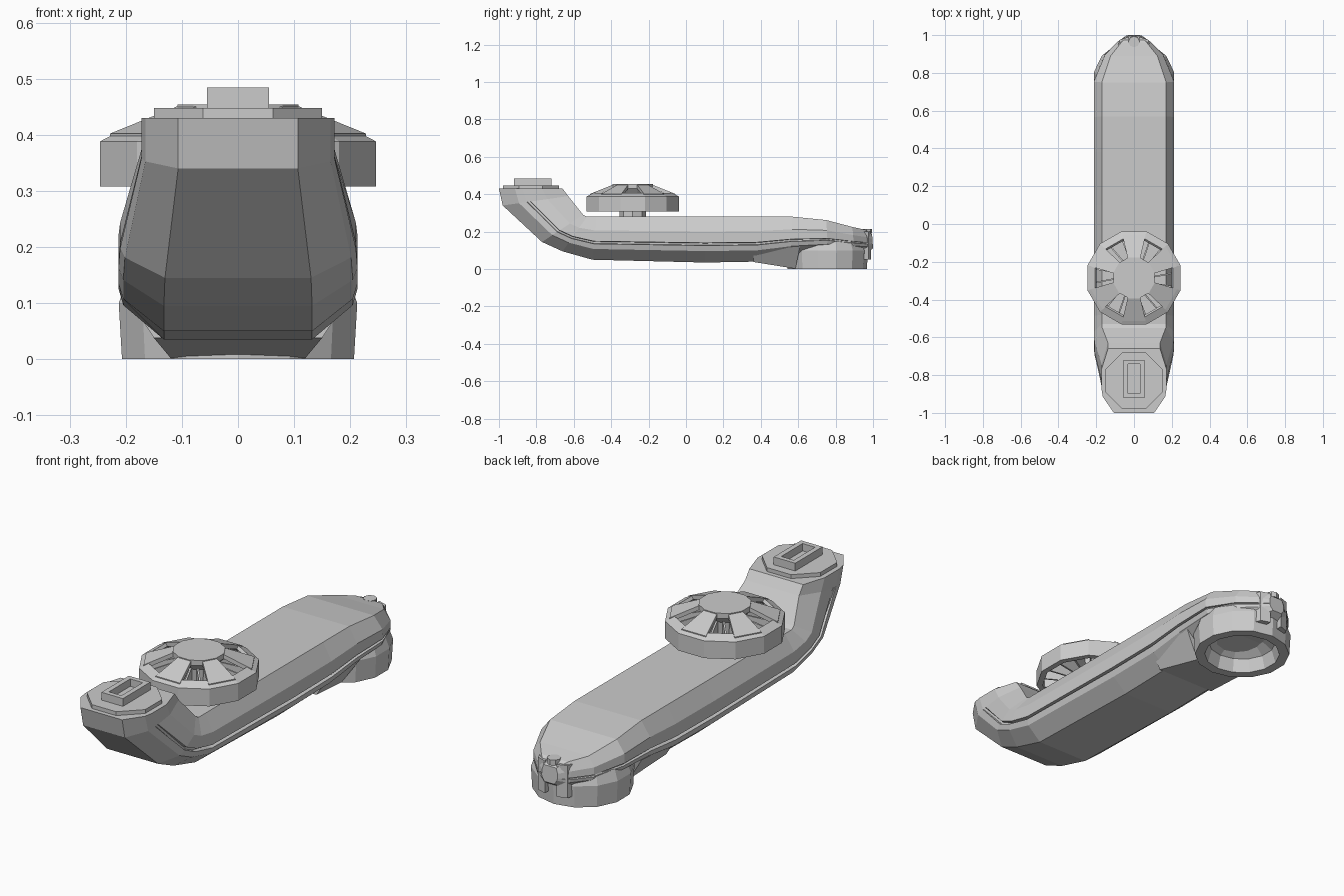
import bpy, bmesh
from math import sin, cos, pi, radians
from mathutils import Vector

if "Cube" in bpy.data.objects:
    bpy.data.objects.remove(bpy.data.objects["Cube"])


def make(name, verts, faces):
    me = bpy.data.meshes.new(name)
    me.from_pydata(verts, [], faces)
    bm = bmesh.new()
    bm.from_mesh(me)
    bmesh.ops.recalc_face_normals(bm, faces=bm.faces)
    bm.to_mesh(me)
    bm.free()
    ob = bpy.data.objects.new(name, me)
    bpy.context.collection.objects.link(ob)
    return ob


def loft(name, rings, caps=True, closed=False):
    n = len(rings[0])
    verts = [v for r in rings for v in r]
    m = len(rings)
    faces = []
    for i in range(m if closed else m - 1):
        j = (i + 1) % m
        for k in range(n):
            l = (k + 1) % n
            faces.append((i * n + k, i * n + l, j * n + l, j * n + k))
    if caps and not closed:
        faces += [tuple(range(n)), tuple(range((m - 1) * n, m * n))]
    return make(name, verts, faces)


def ring(r, z, n, y, turn=0.0, sx=1.0):
    return [(sx * r * cos(2 * pi * k / n + turn), y + r * sin(2 * pi * k / n + turn), z) for k in range(n)]


def lathe(name, profile, n, y, turn=0.0, closed=False, sx=1.0):
    return loft(name, [ring(r, z, n, y, turn, sx) for r, z in profile], not closed, closed)


def prism(name, outline, z0, z1):
    return loft(name, [[(x, y, z0) for x, y in outline], [(x, y, z1) for x, y in outline]])


# Body: stations as bottom (y, z), top (y, z), half width, seam depth
stations = [
    (-1.00, .43, -.66, .43, .172, 0), (-.98, .34, -.63, .39, .172, 0),
    (-.77, .145, -.55, .29, .21, .015), (-.66, .095, -.53, .28, .213, .02),
    (-.50, .05, -.48, .28, .213, .025), (.10, .035, .10, .28, .213, .025),
    (.38, .04, .38, .28, .213, .025), (.56, .07, .57, .28, .213, .015),
    (.76, .09, .75, .262, .213, .01), (.90, .09, .89, .225, .155, .01),
    (.97, .09, .96, .21, .085, .01), (1.0, .11, .995, .185, .04, 0)]
rings = []
for yb, zb, yt, zt, hw, d in stations:
    half = [(.62, 0), (.96, .25), (1, .37), (1 - d / hw, .38), (1 - d / hw, .42),
            (1, .43), (1, .68), (.80, 1)]
    pts = [(w * hw, s) for w, s in half]
    pts += [(-x, s) for x, s in reversed(pts)]
    rings.append([(x, yb + (yt - yb) * s, zb + (zt - zb) * s) for x, s in pts])
loft("body_shell", rings)

# Octagonal cap and socket on the raised neck
prism("neck_cap", [(x, y - .83) for x, y, _ in ring(.162, 0, 8, 0, pi / 8)], .42, .448)


def rect_ring(hx, hy, z, y):
    return [(-hx, y - hy, z), (hx, y - hy, z), (hx, y + hy, z), (-hx, y + hy, z)]


loft("neck_socket", [rect_ring(.055, .1, .44, -.82), rect_ring(.055, .1, .484, -.82),
                     rect_ring(.032, .078, .484, -.82), rect_ring(.032, .078, .45, -.82)])

# Open cup under the tail, with a ramp leading into it
lathe("tail_cup", [(.212, 0), (.218, .10), (.20, .15), (.06, .12), (.15, .06), (.168, 0)],
      14, .755, pi / 14, closed=True)
loft("cup_ramp", [[(-.15, .36, .038), (.15, .36, .038), (.19, .36, .10), (-.19, .36, .10)],
                  [(-.12, .585, .002), (.12, .585, .002), (.2, .61, .12), (-.2, .61, .12)]])

# Ribs and nub at the tail end
for s in (-1, 1):
    prism("tail_rib", [(s * .03, .90), (s * .10, .90), (s * .075, .975), (s * .03, .99)], .05, .20)
lathe("tail_nub", [(.03, .19), (.03, .215)], 8, .965)

# Wheel: rim, slotted sloping top, vanes and axle
WY = -.285
N = 12
T = radians(15)
lathe("wheel_rim", [(.255, .308), (.255, .388), (.215, .408), (.205, .396), (.228, .375), (.228, .308)],
      N, WY, T, closed=True)
lathe("wheel_hub", [(.075, .308), (.085, .40), (.112, .43), (.112, .454)], N, WY, T)
lathe("wheel_axle", [(.07, .27), (.07, .31)], 8, WY)
for i in range(6):
    a = radians(30 + 60 * i)
    u, v = Vector((cos(a), sin(a), 0)), Vector((-sin(a), cos(a), 0))
    c = Vector((0, WY, 0))
    sections = []
    for r, w, z in ((.10, .032, .453), (.228, .062, .402)):
        sections.append([c + u * r + v * k * w + Vector((0, 0, z + dz))
                         for k, dz in ((-1, 0), (1, 0), (1, -.02), (-1, -.02))])
    loft("wheel_spoke", sections)
for i in range(18):
    a = radians(20 * i)
    u, v = Vector((cos(a), sin(a), 0)), Vector((-sin(a), cos(a), 0))
    c = Vector((0, WY, 0))
    sections = []
    for r, sw, z in ((.075, 0, .41), (.23, .03, .375)):
        sections.append([c + u * r + v * (sw + k * .004) + Vector((0, 0, h))
                         for k, h in ((-1, .315), (1, .315), (1, z), (-1, z))])
    loft("wheel_vane", sections)
